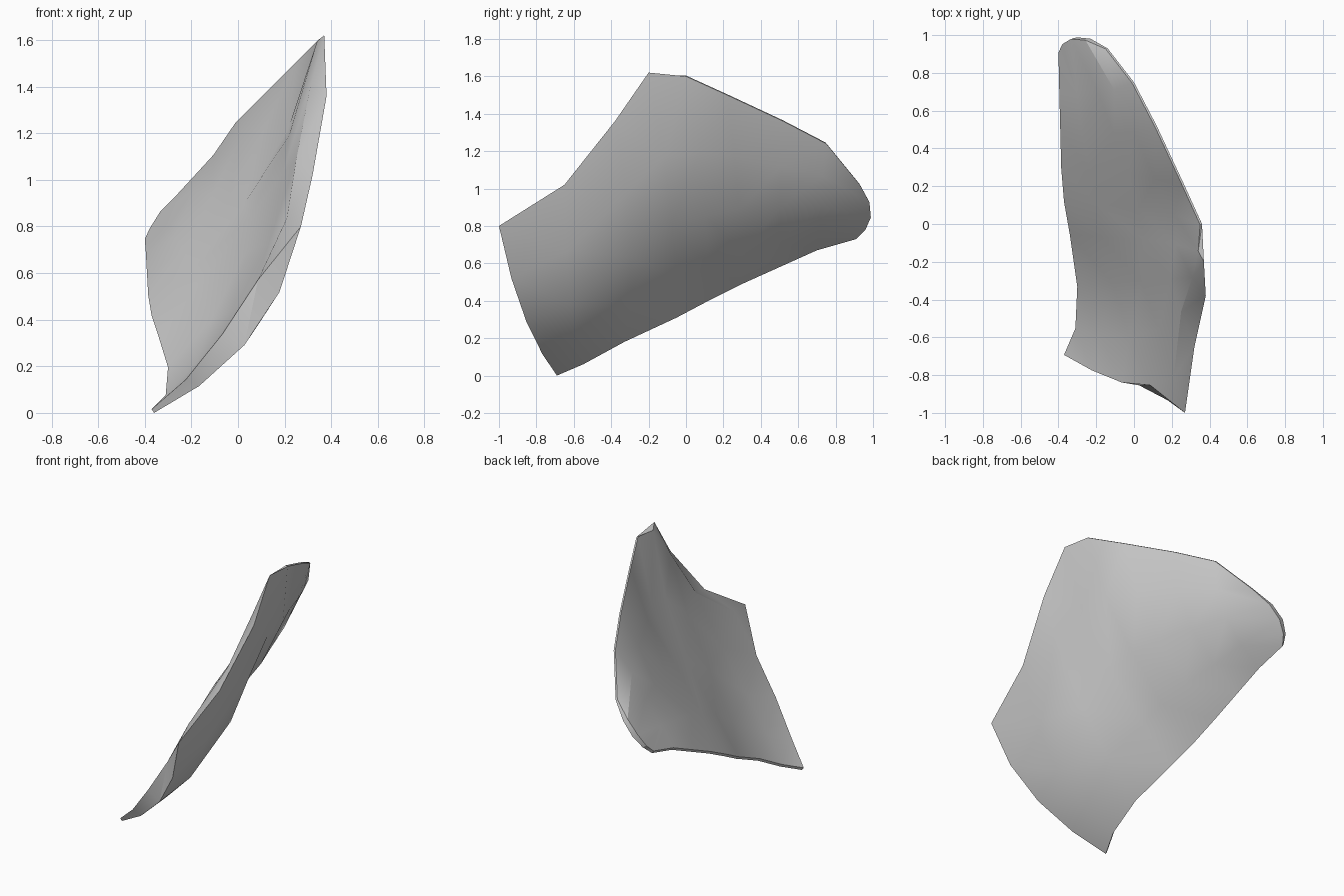
import bpy, bmesh, math, random
from mathutils import Vector

if "Cube" in bpy.data.objects:
    bpy.data.objects.remove(bpy.data.objects["Cube"])

random.seed(4)
OUT = Vector((0.86, 0.24, -0.46))          # direction of the convex face

# Ribs across the shard: lower edge, middle of convex face, upper edge
RIBS = [
    ((-.36, -.69, .00), (.06, -.87, .33), (.27, -1.0, .80)),
    ((-.30, -.55, .06), (.12, -.62, .42), (.32, -.65, 1.02)),
    ((-.29, -.33, .18), (.18, -.30, .70), (.38, -.38, 1.36)),
    ((-.33, -.05, .31), (.16, -.08, .87), (.37, -.20, 1.62)),
    ((-.36, .12, .40), (.14, .10, .91), (.36, .00, 1.60)),
    ((-.375, .30, .49), (.08, .28, .94), (.26, .22, 1.50)),
    ((-.38, .50, .58), (-.01, .50, .94), (.12, .52, 1.36)),
    ((-.385, .70, .67), (-.10, .72, .94), (.00, .75, 1.24)),
    ((-.39, .91, .73), (-.29, .99, .86), (-.14, .93, 1.02)),
]
# Bevel of the concave face along the near edge, at the upper rib ends
BEVEL = [(-.05, .19, .03), (-.06, .19, .06), (-.06, .10, .03), (-.02, .06, -.03)]
TS = (0, .2, .45, .72, 1)


def rib_point(rib, t):
    b, m, e = map(Vector, rib)
    return b * (2 * (t - .5) * (t - 1)) + m * (4 * t * (1 - t)) + e * (2 * t * (t - .5))


def make_shard():
    bm = bmesh.new()
    outer, inner = [], []
    last = len(RIBS) - 1
    for i, rib in enumerate(RIBS):
        o_row, i_row = [], []
        for t in TS:
            p = rib_point(rib, t)
            bow = math.sin(math.pi * t)
            free = 0 < i < last and 0 < t < 1
            q = p - OUT * (0.012 + 0.085 * bow * (0.3 if i == last else 1))
            if t == 0:
                q.x = max(q.x, -.4)
                q.z += .01
            if i < len(BEVEL):
                q += Vector(BEVEL[i]) * t ** 2
            if free:                       # uneven, chipped facets
                p += OUT * random.uniform(-.018, .018)
                q += OUT * random.uniform(-.025, .02)
            o_row.append(bm.verts.new(p))
            i_row.append(bm.verts.new(q))
        outer.append(o_row)
        inner.append(i_row)

    # convex and concave skins
    n = len(TS)
    for i in range(last):
        for j in range(n - 1):
            for g in (outer, inner):
                bm.faces.new((g[i][j], g[i + 1][j], g[i + 1][j + 1], g[i][j + 1]))
    # broken rim
    ring = [(i, 0) for i in range(last)] + [(last, j) for j in range(n - 1)]
    ring += [(i, n - 1) for i in range(last, 0, -1)] + [(0, j) for j in range(n - 1, 0, -1)]
    for (a, b), (c, d) in zip(ring, ring[1:] + ring[:1]):
        bm.faces.new((outer[a][b], outer[c][d], inner[c][d], inner[a][b]))

    bmesh.ops.triangulate(bm, faces=bm.faces[:])
    bmesh.ops.recalc_face_normals(bm, faces=bm.faces[:])
    mesh = bpy.data.meshes.new("curved_shard")
    bm.to_mesh(mesh)
    bm.free()
    obj = bpy.data.objects.new("curved_shard", mesh)
    bpy.context.collection.objects.link(obj)
    return obj


shard = make_shard()
bpy.context.view_layer.objects.active = shard
shard.select_set(True)
bpy.ops.object.shade_smooth_by_angle(angle=math.radians(25))
